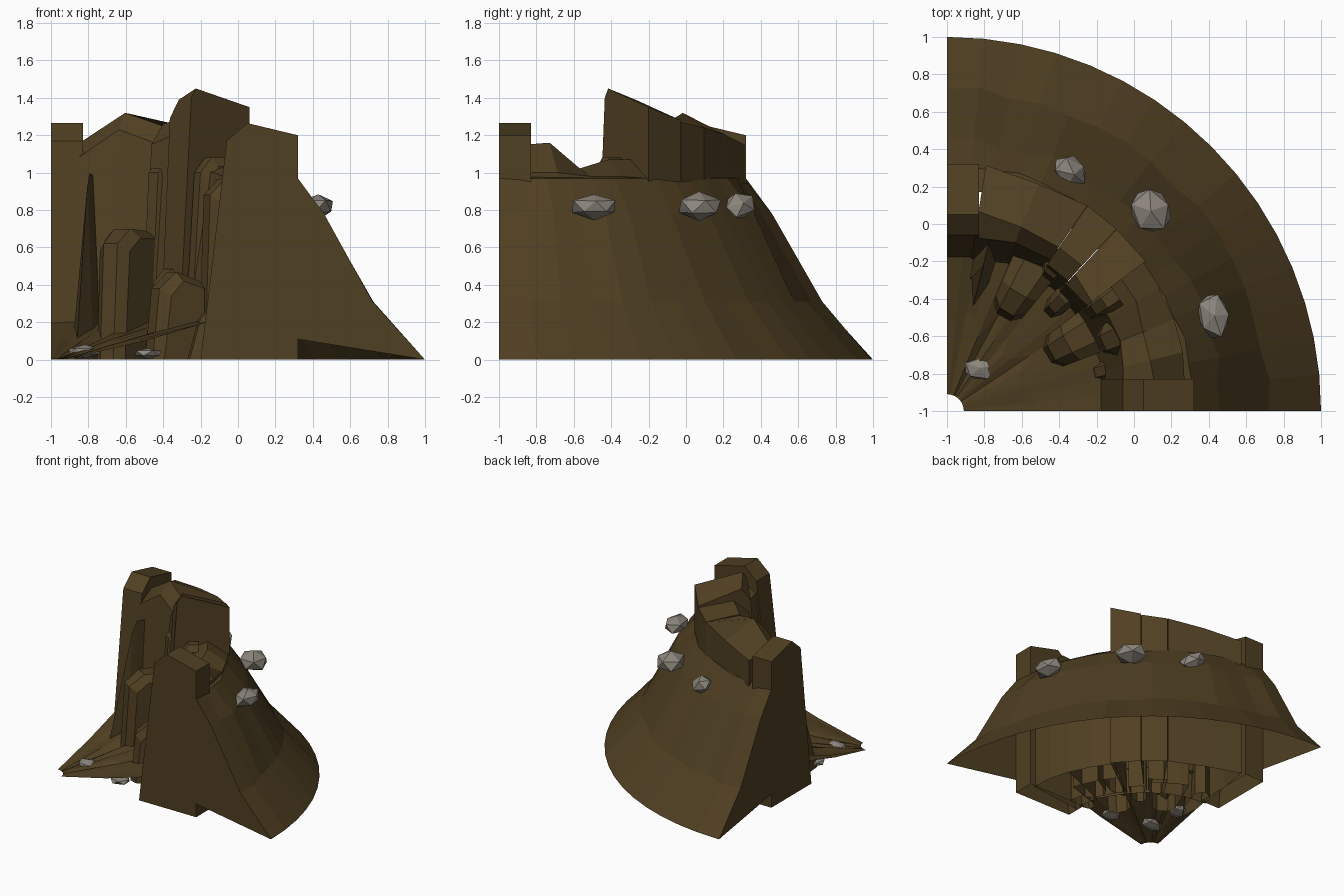
import bpy, bmesh, random
from math import cos, sin, radians
from mathutils import Vector, Matrix

random.seed(4)
cube = bpy.data.objects.get("Cube")
if cube:
    bpy.data.objects.remove(cube)


def material(name, rgb):
    m = bpy.data.materials.new(name)
    m.use_nodes = True
    m.diffuse_color = (*rgb, 1)
    bsdf = m.node_tree.nodes["Principled BSDF"]
    bsdf.inputs["Base Color"].default_value = (*rgb, 1)
    bsdf.inputs["Roughness"].default_value = 0.9
    return m


EARTH = material("brown earth", (0.08, 0.05, 0.016))
STONE = material("grey stone", (0.26, 0.235, 0.2))
AXIS = Vector((-1, -1, 0))      # the quarter ring turns about this corner


def finish(name, bm, mat, solid=True):
    if solid:
        bmesh.ops.recalc_face_normals(bm, faces=bm.faces)
    me = bpy.data.meshes.new(name)
    bm.to_mesh(me)
    bm.free()
    me.materials.append(mat)
    ob = bpy.data.objects.new(name, me)
    bpy.context.collection.objects.link(ob)


def polar(r, deg, z):
    return AXIS + Vector((r * cos(radians(deg)), r * sin(radians(deg)), z))


def loft(name, loops):
    """Shell through matching cross-sections, closed at both ends, open below."""
    bm = bmesh.new()
    rows = [[bm.verts.new(p) for p in loop] for loop in loops]
    n = len(rows[0])
    for a, b in zip(rows, rows[1:]):
        for i in range(1, n):
            j = (i + 1) % n
            bm.faces.new((a[i], a[j], b[j], b[i]))
    bm.faces.new(rows[0])
    bm.faces.new(rows[-1])
    finish(name, bm, EARTH)


def section(foot, back, out, peak_r, peak, lip_r, lip):
    return [(foot, 0), (back, 0), (back, out), (peak_r, peak), (lip_r, lip)]


def wedge(name, stations):
    """Rock wedge: each station is an angle and its radial section."""
    loft(name, [[polar(r, deg, z) for r, z in section(*s)] for deg, *s in stations])


def pillar(name, start, end, foot, back, out, peak_r, peak, lip_r, lip):
    """Wedge with chamfered flanks."""
    cut = (end - start) * 0.25
    full = (foot, back, out, peak_r, peak, lip_r, lip)
    trim = (foot + 0.05, back, out - 0.04, peak_r + 0.02, peak - 0.05, lip_r + 0.05, lip - 0.04)
    wedge(name, [(start, *trim), (start + cut, *full), (end - cut, *full), (end, *trim)])


# Straight end walls, one along each cut side
END = section(0.8, 1.32, 1.2, 1.05, 1.265, 0.94, 1.17)
loft("end_wall_front", [[AXIS + Vector((r, w, z)) for r, z in END] for w in (0, 0.17)])
loft("end_wall_side", [[AXIS + Vector((w, r, z)) for r, z in END] for w in (0, 0.17)])

# Crater wall crags
wedge("low_crag", [(7, 0.82, 1.28, 1.0, 1.12, 1.15, 0.95, 1.08),
                   (14, 0.84, 1.3, 1.0, 1.12, 1.16, 0.97, 1.06),
                   (22, 0.86, 1.31, 0.98, 1.13, 1.03, 1.0, 0.98)])
wedge("saddle_crag", [(22, 0.86, 1.31, 0.98, 1.13, 1.02, 1.0, 0.98),
                      (30, 0.85, 1.31, 0.98, 1.17, 1.07, 1.0, 1.0),
                      (38, 0.85, 1.31, 0.97, 1.17, 1.07, 1.0, 1.0)])
wedge("tall_crag", [(37, 0.85, 1.33, 1.35, 0.97, 1.45, 0.94, 1.4),
                    (46.9, 0.85, 1.33, 1.28, 1.0, 1.39, 0.93, 1.29)])
wedge("middle_crag", [(47.1, 0.85, 1.33, 1.27, 1.06, 1.3, 0.95, 1.2),
                      (55.6, 0.85, 1.33, 1.24, 1.06, 1.26, 0.95, 1.15)])
wedge("broad_crag", [(55.7, 0.85, 1.33, 1.24, 1.06, 1.25, 0.98, 1.16),
                     (68, 0.83, 1.31, 1.2, 1.06, 1.32, 0.97, 1.23),
                     (81, 0.8, 1.33, 1.15, 1.08, 1.17, 0.94, 1.08)])

# Smaller pillars inside the bowl
pillar("leaning_pillar", 51, 67, 0.58, 1.0, 0.68, 0.74, 0.7, 0.62, 0.62)
pillar("short_pillar", 21, 37, 0.6, 0.88, 0.42, 0.74, 0.47, 0.64, 0.38)
pillar("front_pillar", 18, 29, 0.88, 1.1, 1.0, 1.0, 0.97, 0.91, 0.88)
pillar("slim_pillar", 49, 57, 0.84, 1.05, 1.08, 0.98, 1.06, 0.91, 1.0)
pillar("inner_pillar", 40, 48, 0.72, 0.95, 0.5, 0.86, 0.48, 0.78, 0.4)
pillar("upper_pillar", 31, 38, 0.88, 1.1, 1.08, 1.02, 1.08, 0.95, 1.0)
pillar("low_pillar", 11, 18, 0.76, 0.95, 0.3, 0.88, 0.28, 0.82, 0.22)

# Thin fin beside the side wall
wedge("thin_fin", [(72, 0.7, 0.9, 0.2, 0.8, 0.2, 0.72, 0.18),
                   (76, 0.55, 0.95, 0.98, 0.85, 1.0, 0.8, 0.92),
                   (80, 0.7, 0.9, 0.2, 0.8, 0.2, 0.72, 0.18)])


def sheet(name, rings, segs, jitter):
    """Open quarter-turn surface; inner rings are roughened by jitter."""
    bm = bmesh.new()
    rows = []
    for (r, z), rough in zip(rings, jitter):
        rows.append([bm.verts.new(polar(r + random.uniform(-rough, rough) * (0 < i < segs),
                                        90 * i / segs, z)) for i in range(segs + 1)])
    for a, b in zip(rows, rows[1:]):
        for i in range(segs):
            bm.faces.new((a[i], a[i + 1], b[i + 1], b[i]))
    finish(name, bm, EARTH, solid=False)


# Hollow outer slope with its shoulder under the crags, and its two cut ends
SLOPE = [(2, 0), (1.72, 0.31), (1.46, 0.78), (1.32, 0.97)]
sheet("outer_slope", SLOPE + [(1.17, 1.0)], 16, (0, 0.02, 0.03, 0.012, 0.02))
bm = bmesh.new()
for deg in (0, 90):
    bm.faces.new([bm.verts.new(polar(r, deg, z)) for r, z in SLOPE + [(1.32, 0.11)]])
bm.faces.ensure_lookup_table()
bm.faces[1].normal_flip()
finish("slope_ends", bm, EARTH, solid=False)

# Thin bowl floor, seen from above and below
sheet("bowl_floor", [(0.87, 0.21), (0.5, 0.1), (0.09, 0.005)], 16, (0.02, 0.09, 0))


def stone(name, pos, size, turn, tilt=0.0):
    bm = bmesh.new()
    bmesh.ops.create_icosphere(bm, subdivisions=1, radius=0.5)
    for v in bm.verts:
        v.co *= random.uniform(0.95, 1.15)
    bm.transform(Matrix.Translation(pos) @ Matrix.Rotation(radians(turn), 4, "Z")
                 @ Matrix.Rotation(radians(tilt), 4, "Y") @ Matrix.Diagonal((*size, 1)))
    finish(name, bm, STONE)


# Loose stones on the slope and around the floor
stone("slope_stone_back", (-0.34, 0.28, 0.82), (0.21, 0.16, 0.13), -40, 20)
stone("slope_stone_middle", (0.09, 0.07, 0.82), (0.22, 0.24, 0.14), 20)
stone("slope_stone_front", (0.43, -0.49, 0.82), (0.18, 0.24, 0.13), 5)
stone("floor_stone", (-0.82, -0.77, 0.045), (0.18, 0.13, 0.065), 10)
stone("under_stone_front", (-0.48, -0.84, 0.035), (0.16, 0.14, 0.055), 0)
stone("under_stone_side", (-0.84, -0.48, 0.035), (0.14, 0.16, 0.055), 0)
